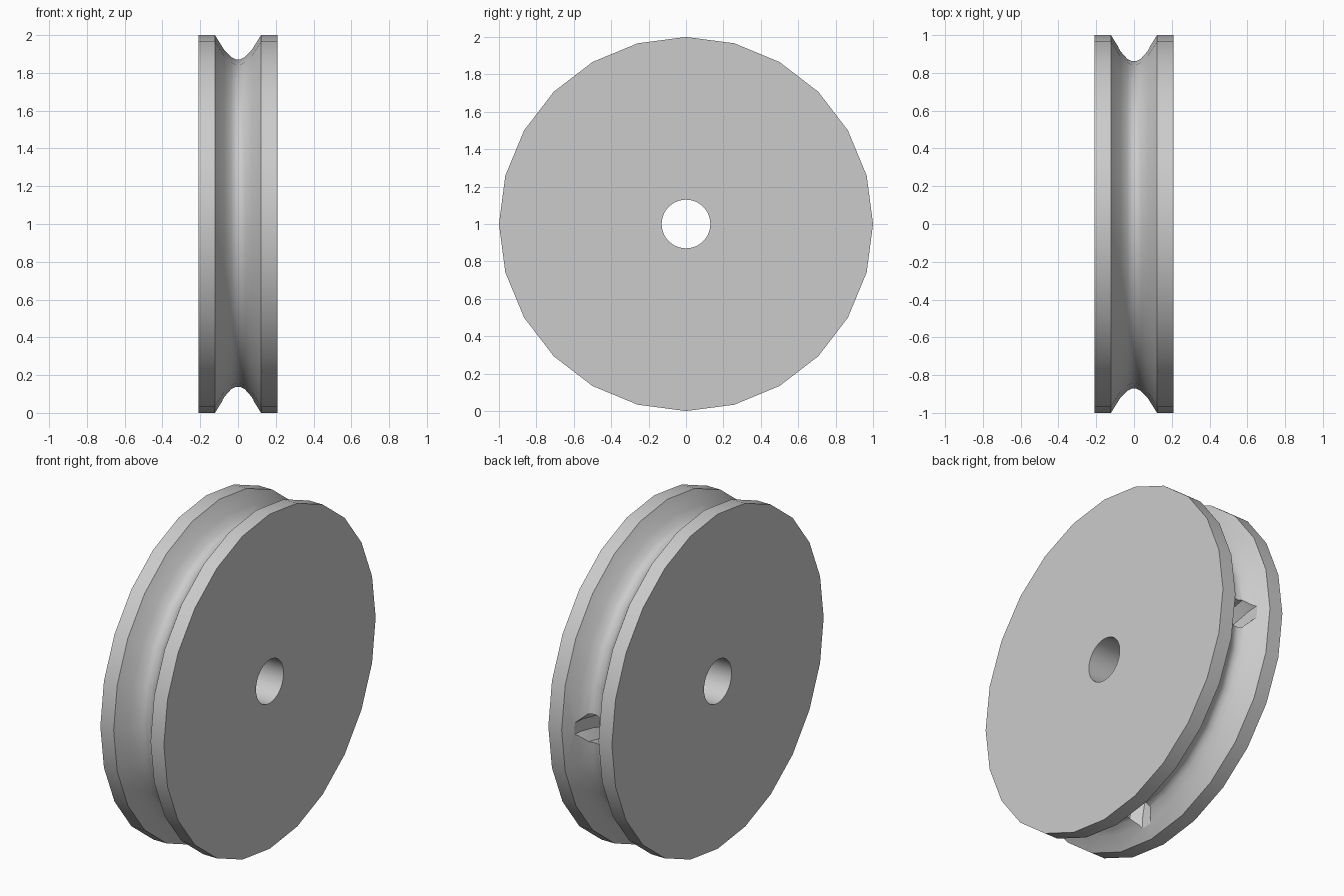
import bpy, bmesh
from math import cos, sin, pi

cube = bpy.data.objects.get("Cube")
if cube:
    bpy.data.objects.remove(cube, do_unlink=True)

grey = bpy.data.materials.new("light_grey")
grey.use_nodes = True
colour = (0.6, 0.6, 0.6, 1)
grey.diffuse_color = colour
grey.node_tree.nodes["Principled BSDF"].inputs["Base Color"].default_value = colour


def loft(name, rings):
    """Skin a list of equal rings of points and cap both ends."""
    bm = bmesh.new()
    loops = [[bm.verts.new(p) for p in ring] for ring in rings]
    n = len(loops[0])
    for a, b in zip(loops, loops[1:]):
        for i in range(n):
            j = (i + 1) % n
            bm.faces.new((a[i], a[j], b[j], b[i]))
    bm.faces.new(loops[0])
    bm.faces.new(loops[-1])
    bmesh.ops.recalc_face_normals(bm, faces=bm.faces)
    mesh = bpy.data.meshes.new(name)
    bm.to_mesh(mesh)
    bm.free()
    mesh.materials.append(grey)
    obj = bpy.data.objects.new(name, mesh)
    bpy.context.collection.objects.link(obj)
    return obj


def axle_ring(x, r, sides):
    return [(x, r * sin(2 * pi * i / sides), 1 + r * cos(2 * pi * i / sides))
            for i in range(sides)]


# Grooved wheel: half profile as (x, radius), mirrored across the middle
half = [(0.21, 1), (0.122, 1), (0.072, 0.92), (0.036, 0.884), (0.012, 0.872)]
profile = half + [(-x, r) for x, r in reversed(half)]
wheel = loft("pulley_wheel", [axle_ring(x, r, 24) for x, r in profile])

# Axle bore
bore = loft("bore_cutter", [axle_ring(x, 0.13, 48) for x in (-0.4, 0.4)])

# Curved cord passage from the back of the groove to its bottom
steps, sides, tube = 12, 8, 0.09
passage_rings = []
for s in range(steps + 1):
    t = pi / 2 * (1 + s / steps)
    ring = []
    for i in range(sides):
        a = 2 * pi * (i + 0.5) / sides
        r = 1 + tube * sin(a)
        ring.append((tube * cos(a), 1 + r * cos(t), r * sin(t)))
    passage_rings.append(ring)
passage = loft("cord_passage_cutter", passage_rings)

# Cut the wheel
bpy.ops.object.select_all(action="DESELECT")
wheel.select_set(True)
bpy.context.view_layer.objects.active = wheel
for cutter in (bore, passage):
    cutter.hide_render = True
    mod = wheel.modifiers.new("cut", "BOOLEAN")
    mod.operation = "DIFFERENCE"
    mod.solver = "EXACT"
    mod.object = cutter
    bpy.ops.object.modifier_apply(modifier=mod.name)
    bpy.data.objects.remove(cutter, do_unlink=True)

bpy.ops.object.shade_smooth_by_angle(angle=pi / 6)
